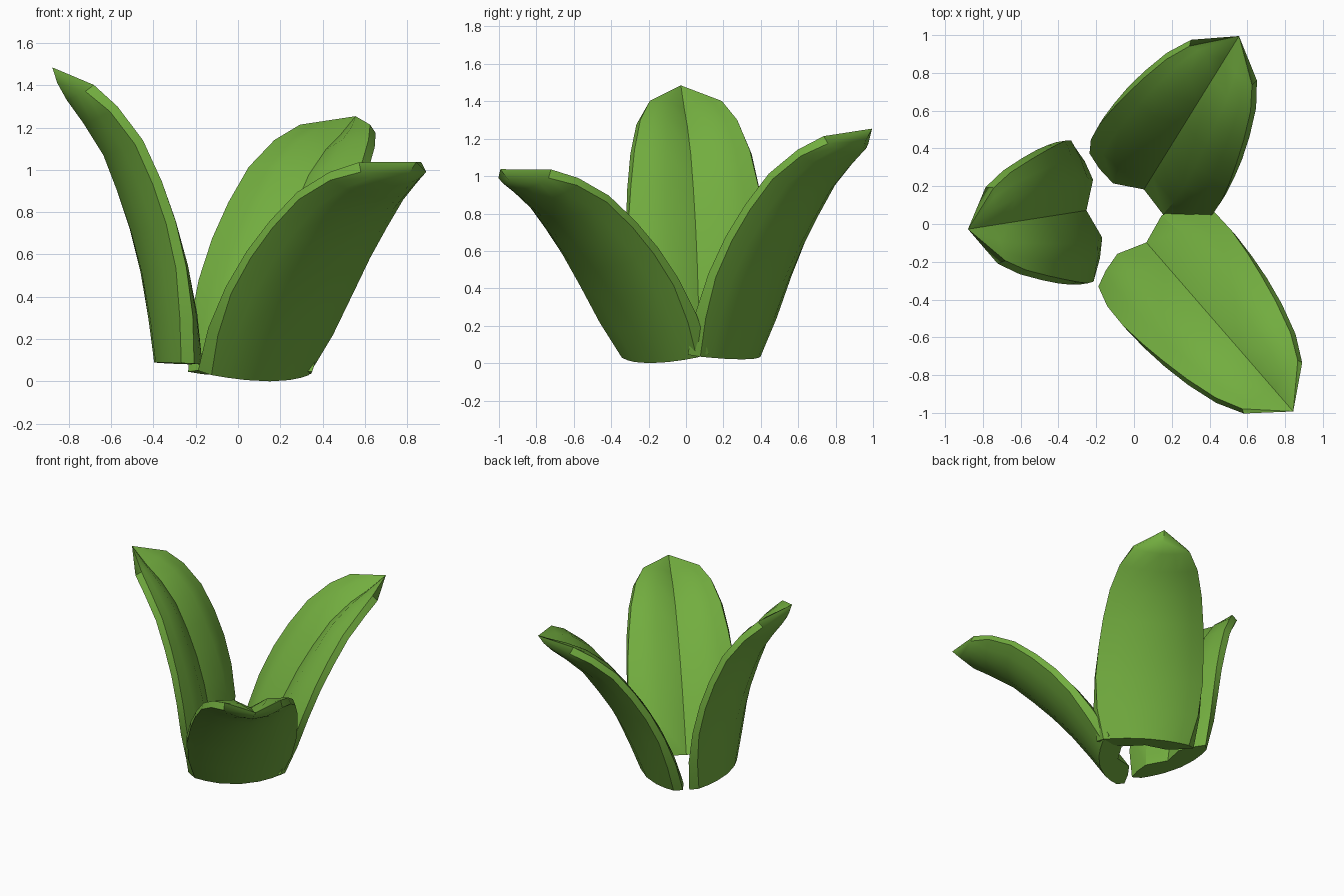
import bpy, bmesh, math
from mathutils import Vector, Matrix

if "Cube" in bpy.data.objects:
    bpy.data.objects.remove(bpy.data.objects["Cube"])

mat = bpy.data.materials.new("leaf_green")
mat.diffuse_color = (0.17, 0.42, 0.05, 1)
mat.use_nodes = True
mat.node_tree.nodes["Principled BSDF"].inputs["Base Color"].default_value = mat.diffuse_color

# Leaf sections: spine out, spine z, outer half width, inner half width, then
# depths measured inward from the spine: outer cup, groove, bulge, inner margin
ROWS = [
    (0.000, 0.00, 0.305, 0.345, 0.075, 0.140, 0.20, 0.130),
    (0.025, 0.20, 0.360, 0.378, 0.085, 0.135, 0.20, 0.145),
    (0.065, 0.42, 0.382, 0.382, 0.105, 0.132, 0.195, 0.155),
    (0.118, 0.62, 0.374, 0.368, 0.115, 0.128, 0.188, 0.163),
    (0.180, 0.80, 0.358, 0.345, 0.118, 0.120, 0.180, 0.165),
    (0.250, 0.98, 0.328, 0.312, 0.112, 0.105, 0.168, 0.157),
    (0.345, 1.13, 0.278, 0.262, 0.100, 0.085, 0.147, 0.145),
    (0.425, 1.24, 0.205, 0.195, 0.070, 0.055, 0.110, 0.122),
]
TIP_OUT, TIP_IN = (0.470, 1.32), (0.495, 1.395)
COLS = [-1, -0.75, -0.45, 0, 0.45, 0.75, 1]


def inner_depth(u, groove, bulge, margin):
    u = abs(u)
    if u <= 0.45:
        return groove + (bulge - groove) * u / 0.45
    return bulge + (margin - bulge) * ((u - 0.45) / 0.55) ** 1.5


def make_leaf(name, base, azimuth, tilt):
    bm = bmesh.new()
    outer, inner = [], []
    for i, (x, z, wo, wi, cup, groove, bulge, margin) in enumerate(ROWS):
        a, b = ROWS[max(i - 1, 0)], ROWS[min(i + 1, len(ROWS) - 1)]
        t = Vector((b[0] - a[0], b[1] - a[1])).normalized()
        n = Vector((-t.y, t.x)) if i else Vector((-1, -0.05))

        def point(y, d):
            return bm.verts.new((x + n.x * d, y, z + n.y * d))
        outer.append([point(u * wo, cup * u * u) for u in COLS])
        inner.append([point(u * wi, inner_depth(u, groove, bulge, margin)) for u in COLS])

    # outer and inner skins, rims and base
    last = len(COLS) - 1
    for i in range(len(ROWS) - 1):
        for g in (outer, inner):
            for j in range(last):
                bm.faces.new((g[i][j], g[i][j + 1], g[i + 1][j + 1], g[i + 1][j]))
        for j in (0, last):
            bm.faces.new((outer[i][j], outer[i + 1][j], inner[i + 1][j], inner[i][j]))
    for j in range(last):
        bm.faces.new((outer[0][j], outer[0][j + 1], inner[0][j + 1], inner[0][j]))

    # pointed tip
    to = bm.verts.new((TIP_OUT[0], 0, TIP_OUT[1]))
    ti = bm.verts.new((TIP_IN[0], 0, TIP_IN[1]))
    for j in range(last):
        bm.faces.new((outer[-1][j], outer[-1][j + 1], to))
        bm.faces.new((inner[-1][j], inner[-1][j + 1], ti))
    for j in (0, last):
        bm.faces.new((outer[-1][j], to, ti, inner[-1][j]))

    bmesh.ops.recalc_face_normals(bm, faces=bm.faces)
    bm.transform(Matrix.Translation(base)
                 @ Matrix.Rotation(math.radians(azimuth), 4, 'Z')
                 @ Matrix.Rotation(math.radians(tilt), 4, 'Y'))
    me = bpy.data.meshes.new(name)
    bm.to_mesh(me)
    bm.free()
    me.materials.append(mat)
    ob = bpy.data.objects.new(name, me)
    bpy.context.collection.objects.link(ob)
    bpy.ops.object.select_all(action='DESELECT')
    ob.select_set(True)
    bpy.context.view_layer.objects.active = ob
    bpy.ops.object.shade_smooth_by_angle(angle=math.radians(32))


# three leaves, each leaning further out
make_leaf("leaf_left", (-0.39, 0.05, 0.09), 189, 0)
make_leaf("leaf_back", (0.125, 0.30, 0.02), 58.2, 14)
make_leaf("leaf_front", (0.15, -0.195, 0.0), -49, 26)
